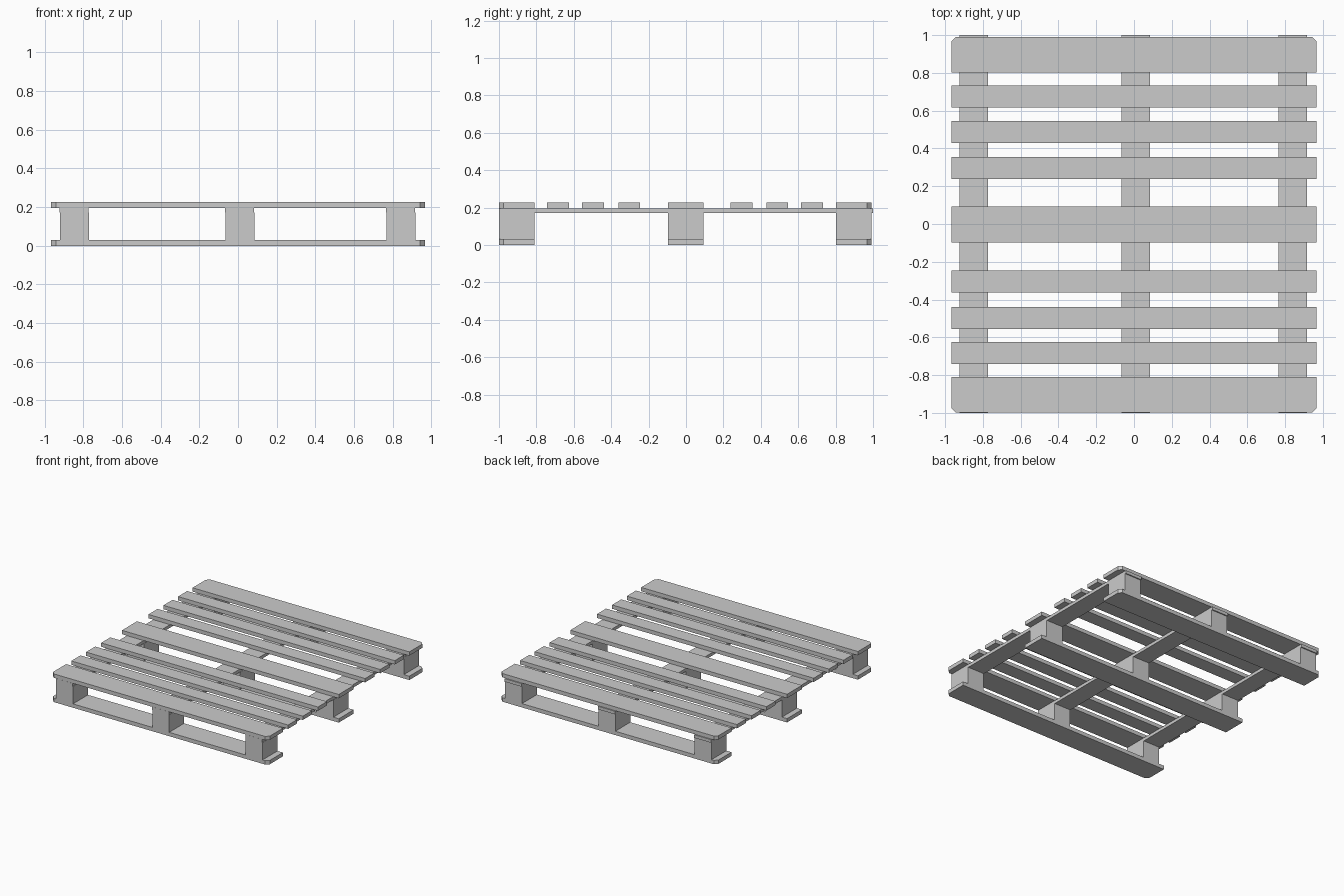
import bpy, bmesh

if "Cube" in bpy.data.objects:
    bpy.data.objects.remove(bpy.data.objects["Cube"])

HALF_X = 0.966          # half length of the boards
WIDE, NARROW = 0.19, 0.116
Z_BOTTOM, Z_BLOCK, Z_STRINGER, Z_TOP = 0.031, 0.171, 0.196, 0.227
CUT = 0.024             # corner chamfer on the outer boards


def slab(name, outline, z0, z1):
    """Extrude a flat outline (counter-clockwise) from z0 to z1."""
    bm = bmesh.new()
    face = bm.faces.new([bm.verts.new((x, y, z0)) for x, y in outline])
    ext = bmesh.ops.extrude_face_region(bm, geom=[face])
    verts = [v for v in ext["geom"] if isinstance(v, bmesh.types.BMVert)]
    bmesh.ops.translate(bm, verts=verts, vec=(0, 0, z1 - z0))
    bmesh.ops.recalc_face_normals(bm, faces=bm.faces)
    mesh = bpy.data.meshes.new(name)
    bm.to_mesh(mesh)
    bm.free()
    obj = bpy.data.objects.new(name, mesh)
    bpy.context.collection.objects.link(obj)
    return obj


def rect(x0, x1, y0, y1):
    return [(x0, y0), (x1, y0), (x1, y1), (x0, y1)]


def board(name, y, width, z0, z1, side=0):
    """Board along x; side = -1/+1 chamfers the corners on that y side."""
    h, x = width / 2, HALF_X
    if side:
        pts = [(-x, -h), (x, -h), (x, h - CUT), (x - CUT, h), (-x + CUT, h), (-x, h - CUT)]
        pts = [(px * side, y + py * side) for px, py in pts]
    else:
        pts = rect(-x, x, y - h, y + h)
    slab(name, pts, z0, z1)


rows = [("front", -0.904, -1), ("middle", -0.002, 0), ("back", 0.896, 1)]
columns = [("left", -0.846), ("centre", 0.011), ("right", 0.843)]

# Wide boards on the deck and on the floor, with blocks between
for row, y, side in rows:
    board(f"deck_board_{row}", y, WIDE, Z_STRINGER, Z_TOP, side)
    board(f"bottom_board_{row}", y, WIDE, 0, Z_BOTTOM, side)
    for col, x in columns:
        slab(f"block_{row}_{col}",
             rect(x - 0.075, x + 0.075, y - WIDE / 2, y + WIDE / 2), Z_BOTTOM, Z_BLOCK)

# Narrow deck slats
for i, y in enumerate((-0.684, -0.497, -0.304, 0.297, 0.488, 0.674)):
    board(f"deck_slat_{i + 1}", y, NARROW, Z_STRINGER, Z_TOP)

# Stringers running front to back under the deck
for col, x in columns:
    slab(f"stringer_{col}", rect(x - 0.077, x + 0.073, -1, 1), Z_BLOCK, Z_STRINGER)
